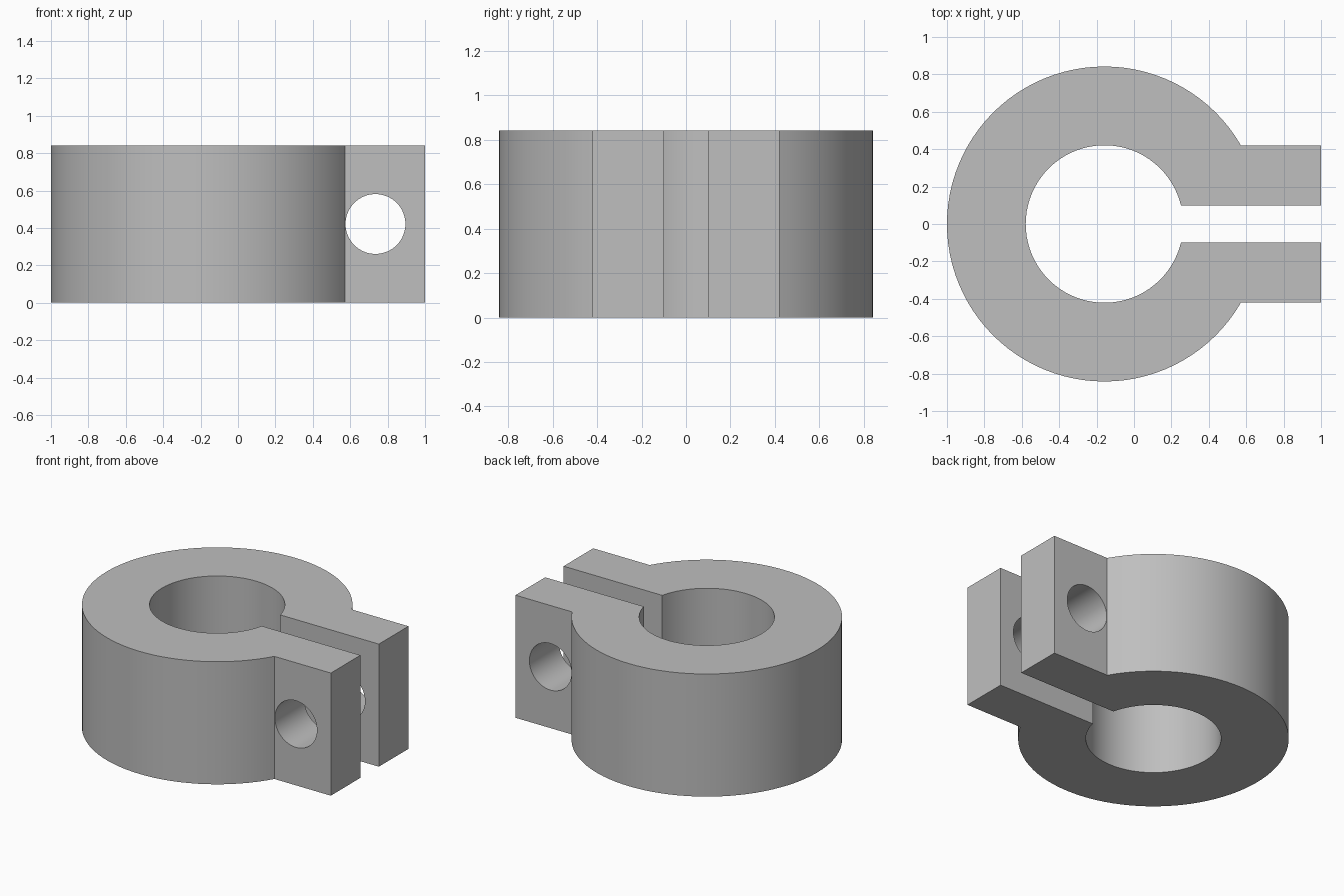
import bpy, bmesh
from math import asin, cos, sin, radians, pi

# Remove the default object
if "Cube" in bpy.data.objects:
    bpy.data.objects.remove(bpy.data.objects["Cube"], do_unlink=True)

CENTRE_X = -0.158
OUTER, INNER = 0.842, 0.421
HEIGHT = 0.842
SLOT = 0.1            # half width of the slot
LUG = 0.421           # outer half width of the lugs
BOLT_X, BOLT_R = 0.735, 0.16

grey = bpy.data.materials.new("plain grey")
grey.use_nodes = True
colour = (0.52, 0.52, 0.52, 1)
grey.diffuse_color = colour
grey.node_tree.nodes["Principled BSDF"].inputs["Base Color"].default_value = colour


def arc(radius, half_width, steps):
    """Arc running round the back of the ring, from +y side to -y side."""
    start = asin(half_width / radius)
    sweep = 2 * pi - 2 * start
    return [(CENTRE_X + radius * cos(start + sweep * i / steps),
             radius * sin(start + sweep * i / steps)) for i in range(steps + 1)]


# Split ring with two clamping lugs, extruded from one outline
outline = [(1, LUG)] + arc(OUTER, LUG, 80) + [(1, -LUG), (1, -SLOT)]
outline += arc(INNER, SLOT, 72)[::-1] + [(1, SLOT)]
bm = bmesh.new()
base = bm.faces.new([bm.verts.new((x, y, 0)) for x, y in outline])
top = bmesh.ops.extrude_face_region(bm, geom=[base])["geom"]
bmesh.ops.translate(bm, vec=(0, 0, HEIGHT),
                    verts=[v for v in top if isinstance(v, bmesh.types.BMVert)])
bmesh.ops.recalc_face_normals(bm, faces=bm.faces)
mesh = bpy.data.meshes.new("clamp_collar")
bm.to_mesh(mesh)
bm.free()
mesh.materials.append(grey)
collar = bpy.data.objects.new("clamp_collar", mesh)
bpy.context.collection.objects.link(collar)

# Bolt hole through both lugs
bpy.ops.mesh.primitive_cylinder_add(vertices=64, radius=BOLT_R, depth=2,
                                    location=(BOLT_X, 0, HEIGHT / 2),
                                    rotation=(pi / 2, 0, 0))
cutter = bpy.context.object
cutter.name = "bolt_hole_cutter"
cutter.hide_render = True
cutter.data.materials.append(grey)

hole = collar.modifiers.new("bolt hole", "BOOLEAN")
hole.operation = "DIFFERENCE"
hole.solver = "EXACT"
hole.object = cutter

bpy.ops.object.select_all(action="DESELECT")
collar.select_set(True)
bpy.context.view_layer.objects.active = collar
bpy.ops.object.modifier_apply(modifier=hole.name)
bpy.data.objects.remove(cutter, do_unlink=True)
bpy.ops.object.shade_smooth_by_angle(angle=radians(30))
